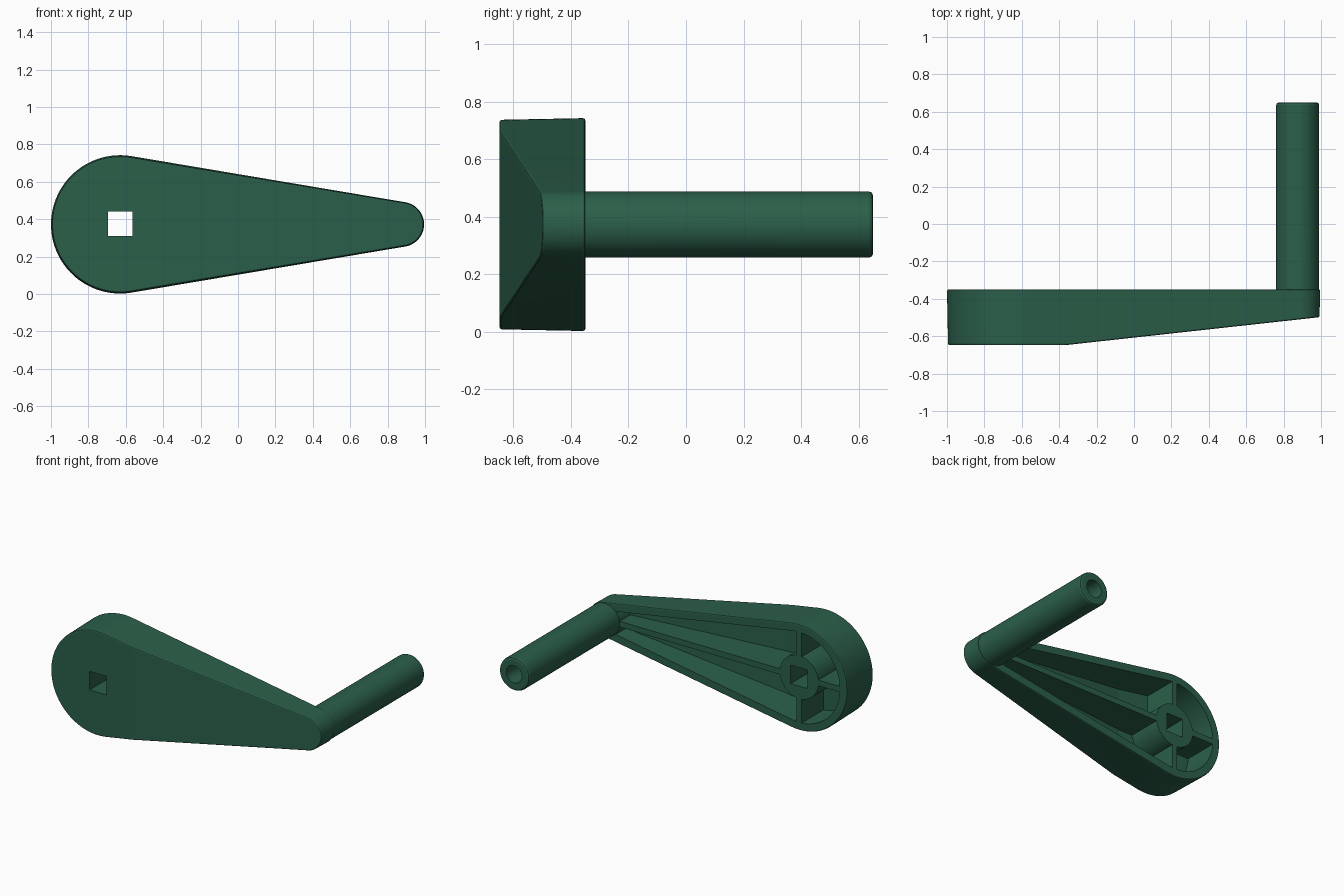
import bpy, bmesh
from math import sin, cos, pi, asin
from mathutils import Vector

if "Cube" in bpy.data.objects:
    bpy.data.objects.remove(bpy.data.objects["Cube"])

HUB, TIP, ZC = -0.63, 0.875, 0.3725      # hub and grip axes
R_HUB, R_TIP = 0.37, 0.12
FRONT, BACK = -0.648, -0.35


def circle(x, r, n=64):
    return [(x + r * cos(2 * pi * i / n), ZC + r * sin(2 * pi * i / n)) for i in range(n)]


def rect(x0, x1, z0, z1):
    return [(x0, z0), (x1, z0), (x1, z1), (x0, z1)]


def teardrop(inset):
    """Outline of two circles joined by tangent lines."""
    a = pi / 2 - asin((R_HUB - R_TIP) / (TIP - HUB))
    pts = []
    for cx, r, t0, t1, n in ((HUB, R_HUB, a, 2 * pi - a, 64), (TIP, R_TIP, -a, a, 48)):
        for i in range(n + 1):
            t = t0 + (t1 - t0) * i / n
            pts.append((cx + (r - inset) * cos(t), ZC + (r - inset) * sin(t)))
    return pts


def prism(name, y0, y1, front, back=None, slope_y=None):
    """Loft an outline along y, optionally trimmed by the sloping front plane."""
    bm = bmesh.new()
    a = [bm.verts.new((x, y0, z)) for x, z in front]
    b = [bm.verts.new((x, y1, z)) for x, z in (back or front)]
    bm.faces.new(a)
    bm.faces.new(b[::-1])
    for i in range(len(a)):
        j = (i + 1) % len(a)
        bm.faces.new((a[j], a[i], b[i], b[j]))
    if slope_y is not None:
        cut = bmesh.ops.bisect_plane(
            bm, geom=bm.verts[:] + bm.edges[:] + bm.faces[:],
            plane_co=Vector((-0.37, slope_y, 0)), plane_no=Vector((0.15, -1.365, 0)).normalized(),
            clear_outer=True)
        bmesh.ops.holes_fill(bm, edges=[e for e in bm.edges if e.is_boundary], sides=0)
    bmesh.ops.recalc_face_normals(bm, faces=bm.faces[:])
    me = bpy.data.meshes.new(name)
    bm.to_mesh(me)
    bm.free()
    ob = bpy.data.objects.new(name, me)
    bpy.context.collection.objects.link(ob)
    return ob


def apply(ob, mod):
    bpy.ops.object.select_all(action='DESELECT')
    bpy.context.view_layer.objects.active = ob
    ob.select_set(True)
    bpy.ops.object.modifier_apply(modifier=mod.name)


def boolean(ob, tool, op='DIFFERENCE'):
    m = ob.modifiers.new("bool", 'BOOLEAN')
    m.operation, m.solver, m.object = op, 'EXACT', tool
    apply(ob, m)
    bpy.data.objects.remove(tool)


def bevel(ob, width):
    m = ob.modifiers.new("bevel", 'BEVEL')
    m.width, m.segments, m.limit_method, m.angle_limit = width, 2, 'ANGLE', 0.9
    apply(ob, m)


# Arm shell with a slight draft and sloping front
arm = prism("crank_arm", FRONT, BACK, teardrop(0.006), teardrop(0), FRONT)
bevel(arm, 0.008)

# Open back pocket, leaving ribs, hub boss and grip root standing
floor = FRONT + 0.055
pocket = prism("pocket_cutter", floor, -0.25, teardrop(0.055), None, floor)
t = 0.02
keep = (circle(HUB, 0.15), circle(TIP, 0.118),
        rect(-1.1, 1.1, ZC - t, ZC + t),
        rect(HUB - t, HUB + t, -0.1, 0.9))
for i, outline in enumerate(keep):
    boolean(pocket, prism("keep_%d" % i, -0.8, -0.2, outline))
boolean(arm, pocket)

# Square shaft hole
boolean(arm, prism("shaft_cutter", -0.9, 0, rect(HUB - 0.065, HUB + 0.065, ZC + 0.003 - 0.065, ZC + 0.003 + 0.065)))

# Hollow grip
grip = prism("grip", -0.40, 0.65, circle(TIP, 0.115))
bevel(grip, 0.014)
boolean(grip, prism("bore_cutter", -0.3, 0.8, circle(TIP, 0.06)))
boolean(arm, grip, 'UNION')

# Green plastic
mat = bpy.data.materials.new("green_plastic")
mat.diffuse_color = (0.024, 0.115, 0.068, 1)
mat.use_nodes = True
mat.node_tree.nodes["Principled BSDF"].inputs["Base Color"].default_value = mat.diffuse_color
arm.data.materials.clear()
arm.data.materials.append(mat)
bpy.ops.object.select_all(action='DESELECT')
bpy.context.view_layer.objects.active = arm
arm.select_set(True)
bpy.ops.object.shade_smooth_by_angle(angle=0.106)
